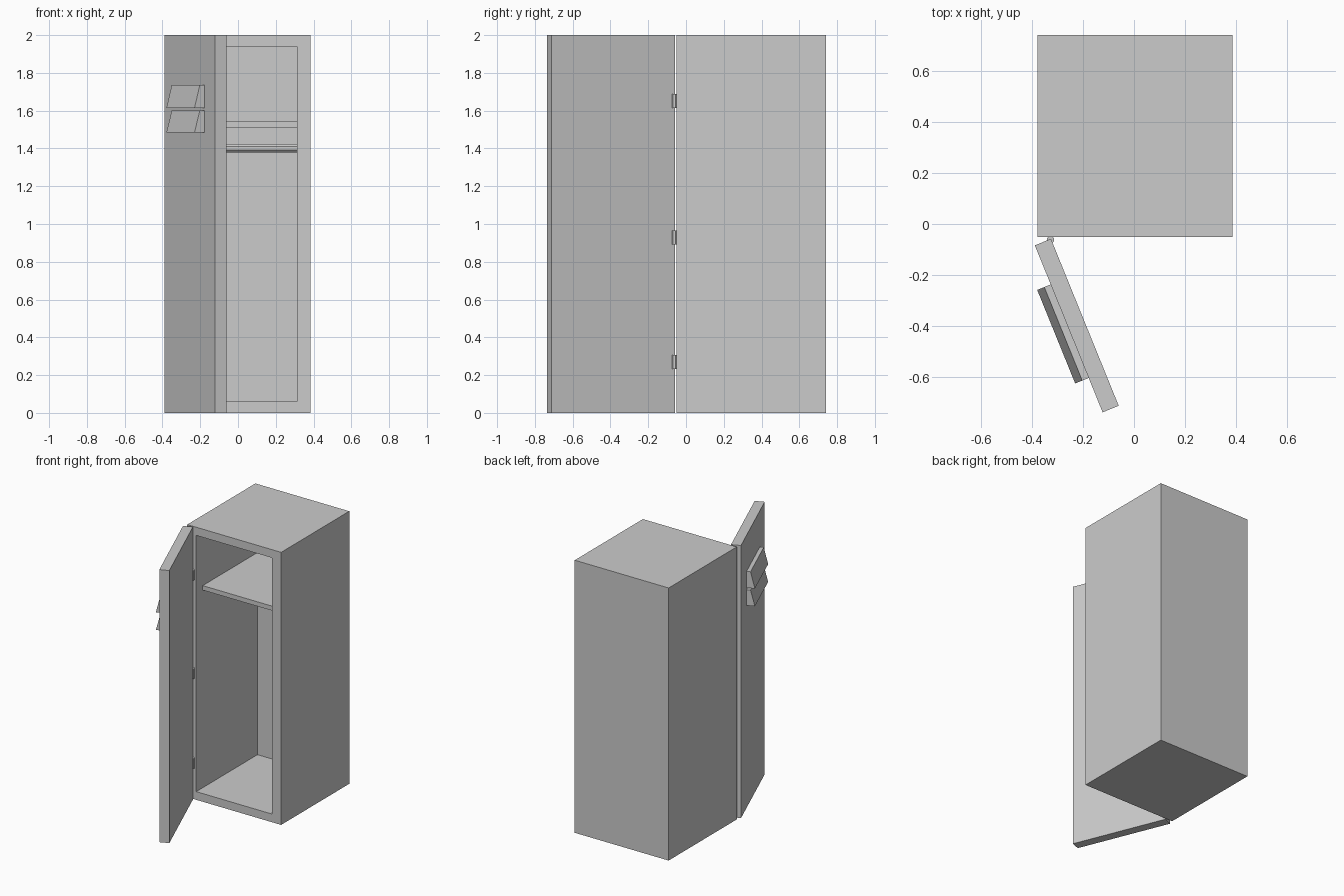
import bpy, bmesh, math
from mathutils import Matrix, Vector

if "Cube" in bpy.data.objects:
    bpy.data.objects.remove(bpy.data.objects["Cube"])


def finish(bm, name, matrix=None):
    bmesh.ops.recalc_face_normals(bm, faces=bm.faces)
    mesh = bpy.data.meshes.new(name)
    bm.to_mesh(mesh)
    bm.free()
    ob = bpy.data.objects.new(name, mesh)
    bpy.context.collection.objects.link(ob)
    if matrix:
        ob.matrix_world = matrix
    return ob


def box_bm(lo, hi):
    bm = bmesh.new()
    bmesh.ops.create_cube(bm, size=1)
    for v in bm.verts:
        v.co = Vector([lo[i] if v.co[i] < 0 else hi[i] for i in range(3)])
    return bm


def rod(name, centre, radius, length, along_x=False):
    bm = bmesh.new()
    bmesh.ops.create_cone(bm, cap_ends=True, segments=8, radius1=radius,
                          radius2=radius, depth=length,
                          matrix=Matrix.Rotation(math.radians(22.5), 4, 'Z'))
    turn = Matrix.Rotation(math.pi / 2, 4, 'Y') if along_x else Matrix()
    return finish(bm, name, Matrix.Translation(centre) @ turn)


# Cabinet body: one block with the front face inset and pushed in
X0, X1, Y0, Y1 = -0.377, 0.385, -0.05, 0.74
IX0, IX1, IZ0, IZ1, IY = -0.304, 0.312, 0.06, 1.94, 0.66
bm = box_bm((X0, Y0, 0), (X1, Y1, 2))
bm.normal_update()
front = min(bm.faces, key=lambda f: f.calc_center_median().y)
bmesh.ops.inset_individual(bm, faces=[front], thickness=0.05)
for v in front.verts:
    v.co.x = IX0 if v.co.x < 0 else IX1
    v.co.z = IZ0 if v.co.z < 1 else IZ1
back = bmesh.ops.extrude_discrete_faces(bm, faces=[front])["faces"][0]
for v in back.verts:
    v.co.y = IY
finish(bm, "cabinet_body")

# Interior shelf and hanging rail
finish(box_bm((IX0, 0.025, 1.51), (IX1, IY, 1.543)), "shelf")
rod("hanging_rail", ((IX0 + IX1) / 2, 0.31, 1.402), 0.0243, IX1 - IX0, True)

# Open door: local x runs along the width, local -y is the outer face
DOOR_W, DOOR_T = 0.705, 0.068
swing = (Matrix.Translation((-0.325, -0.058, 0))
         @ Matrix.Rotation(math.radians(-67.9), 4, 'Z'))
finish(box_bm((0, -DOOR_T, 0), (DOOR_W, 0, 2)), "door", swing)

# Sloping vent louvres on the outer face
for i, (z0, z1) in enumerate([(1.485, 1.60), (1.615, 1.735)]):
    bm = box_bm((0.165, -DOOR_T - 0.057, z0), (0.56, -DOOR_T, z1))
    for v in bm.verts:
        if v.co.z > z0 + 0.01 and v.co.y < -DOOR_T - 0.01:
            v.co.y = -DOOR_T - 0.027
    finish(bm, f"vent_louvre_{i + 1}", swing)

# Hinges
for i, z in enumerate((0.27, 0.928, 1.65)):
    rod(f"hinge_{i + 1}", (-0.327, -0.062, z), 0.0155, 0.074)
